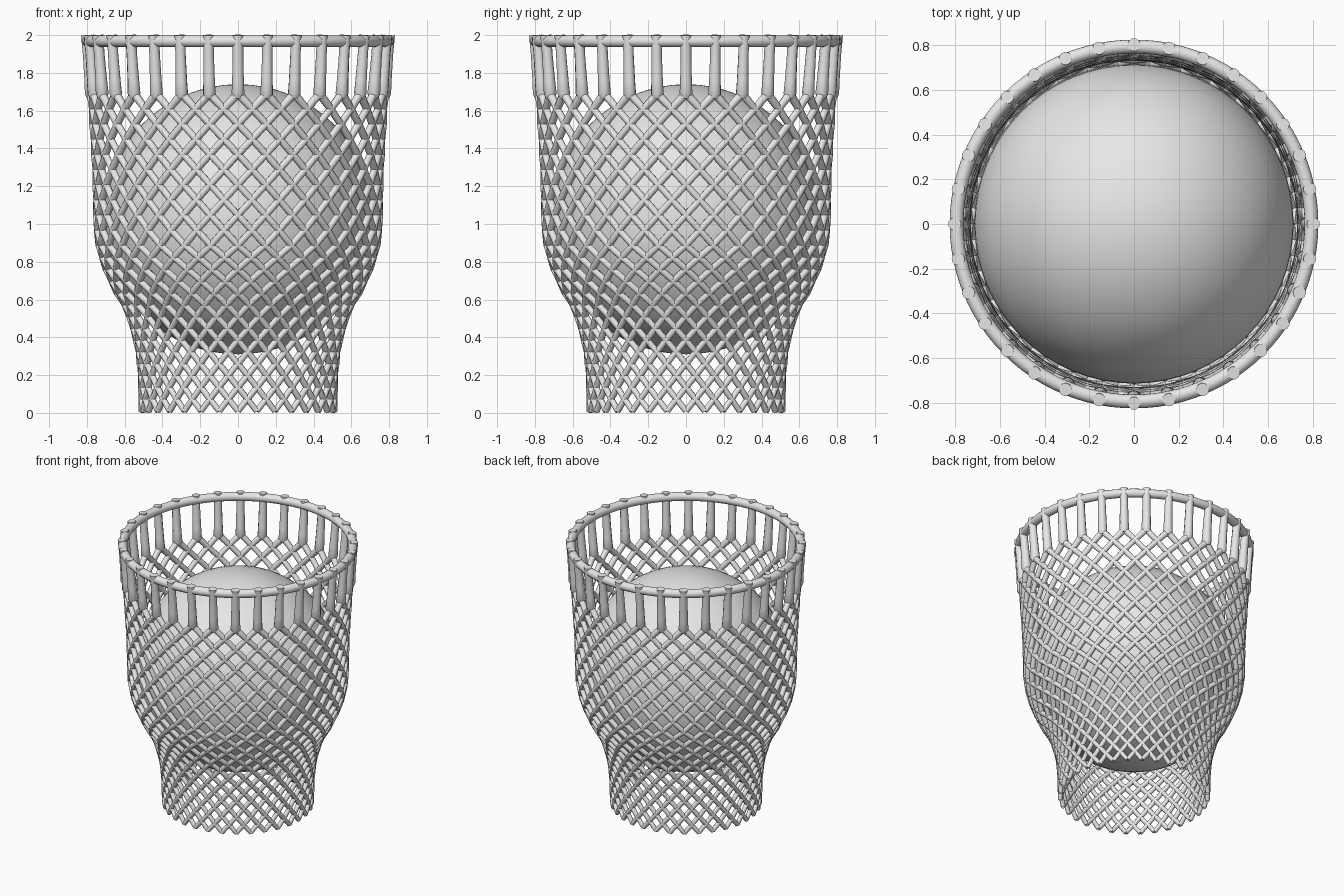
import bpy
from math import sin, cos, pi

default = bpy.data.objects.get("Cube")
if default:
    bpy.data.objects.remove(default)

COUNT = 32       # posts and diamonds around the net
ROWS = 24        # half-diamond rows from the posts to the hem
FORK_Z = 1.69
STEP = pi / COUNT

grey = bpy.data.materials.new("light_grey")
grey.use_nodes = True
grey.diffuse_color = (0.8, 0.8, 0.8, 1)
grey.node_tree.nodes["Principled BSDF"].inputs["Base Color"].default_value = (0.8, 0.8, 0.8, 1)

# Centreline radius of the net by height
PROFILE = [(0, 0.51), (0.2, 0.515), (0.35, 0.53), (0.5, 0.57), (0.57, 0.60),
           (0.65, 0.65), (0.75, 0.695), (0.85, 0.73), (0.95, 0.748), (1.05, 0.75),
           (1.3, 0.755), (1.69, 0.778), (2.0, 0.803)]


def radius_at(z):
    for (z0, r0), (z1, r1) in zip(PROFILE, PROFILE[1:]):
        if z <= z1:
            return r0 + (r1 - r0) * (z - z0) / (z1 - z0)
    return PROFILE[-1][1]


def on_net(angle, z):
    r = radius_at(z)
    return (r * sin(angle), -r * cos(angle), z)


def finish(obj):
    obj.data.materials.append(grey)
    for poly in obj.data.polygons:
        poly.use_smooth = True


def tubes(name, paths, bevel, sides_res):
    """Round tubes along paths of (point, thickness factor), made into one mesh."""
    curve = bpy.data.curves.new(name + "_path", "CURVE")
    curve.dimensions = "3D"
    curve.bevel_depth = bevel
    curve.bevel_resolution = sides_res
    curve.use_fill_caps = True
    for path in paths:
        spline = curve.splines.new("POLY")
        spline.points.add(len(path) - 1)
        for p, (co, factor) in zip(spline.points, path):
            p.co = (*co, 1)
            p.radius = factor
    temp = bpy.data.objects.new(name + "_path", curve)
    bpy.context.collection.objects.link(temp)
    graph = bpy.context.evaluated_depsgraph_get()
    mesh = bpy.data.meshes.new_from_object(temp.evaluated_get(graph))
    bpy.data.objects.remove(temp)
    obj = bpy.data.objects.new(name, mesh)
    bpy.context.collection.objects.link(obj)
    finish(obj)
    return obj


# Row heights: diamonds get shorter towards the narrow hem
weights = [1.0 if i < 10 else 0.78 for i in range(ROWS)]
heights = [FORK_Z]
for w in weights:
    heights.append(heights[-1] - w * (FORK_Z - 0.01) / sum(weights))

# Lattice: two opposite families of spiralling strands
for name, turn in (("left_spiral_strands", 1), ("right_spiral_strands", -1)):
    strands = []
    for i in range(COUNT):
        start = 2 * STEP * i
        strands.append([(on_net(start + turn * STEP * row, z),
                         1.25 if row == 0 else 1.05 - 0.2 * row / ROWS)
                        for row, z in enumerate(heights)])
    tubes(name, strands, 0.019, 2)

# Upright posts between the lattice and the rim
posts = []
for i in range(COUNT):
    a = 2 * STEP * i
    posts.append([(on_net(a, z), f) for z, f in
                  ((FORK_Z - 0.025, 0.75), (FORK_Z, 1.1), (1.76, 1.0), (1.9, 0.9), (2.0, 0.95))])
tubes("upright_posts", posts, 0.031, 3)

# Rim hoop
bpy.ops.mesh.primitive_torus_add(major_radius=0.795, minor_radius=0.031, major_segments=96,
                                 minor_segments=16, location=(0, 0, 1.968))
rim = bpy.context.object
rim.name = "rim_hoop"
finish(rim)

# Ball held in the net
bpy.ops.mesh.primitive_uv_sphere_add(segments=64, ring_count=32, radius=0.715,
                                     location=(0, 0, 1.025))
ball = bpy.context.object
ball.name = "ball"
finish(ball)
